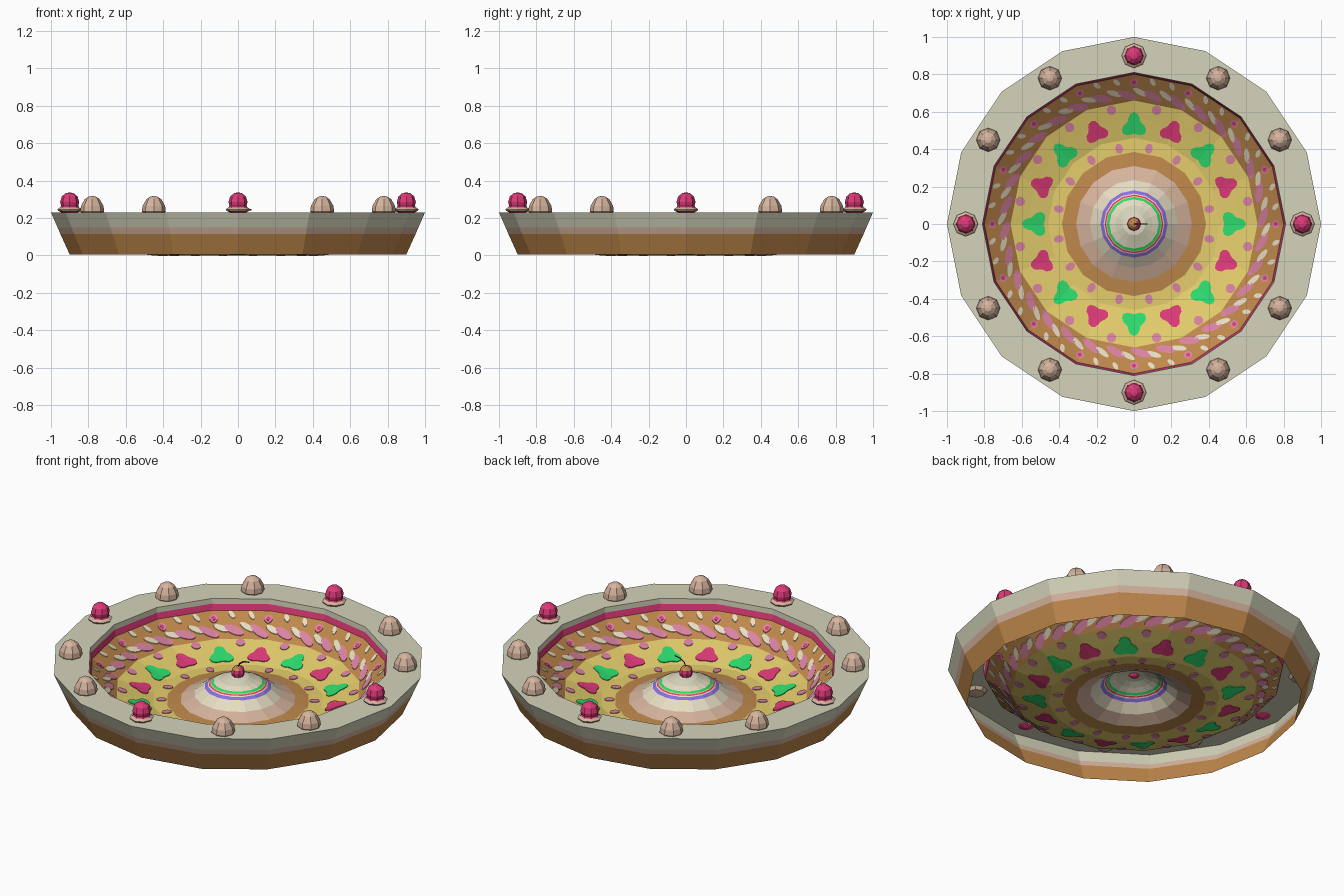
import bpy, bmesh, math
from math import sin, cos, pi, tau

if "Cube" in bpy.data.objects:
    bpy.data.objects.remove(bpy.data.objects["Cube"])

# Flat colours, given as sRGB bytes and stored linear
COLOURS = {
    "cream": (213, 212, 187), "tan": (214, 180, 158), "biscuit": (192, 137, 76),
    "yellow": (229, 206, 108), "green": (45, 220, 110), "magenta": (222, 58, 120),
    "pink": (218, 130, 162), "violet": (140, 112, 226), "ivory": (232, 222, 196),
    "dark_brown": (72, 42, 28)}


def linear(byte):
    c = byte / 255
    return c / 12.92 if c <= 0.04045 else ((c + 0.055) / 1.055) ** 2.4


MATS = {}
for name, rgb in COLOURS.items():
    mat = bpy.data.materials.new(name)
    mat.use_nodes = True
    colour = [linear(b) for b in rgb] + [1]
    mat.diffuse_color = colour
    bsdf = next(n for n in mat.node_tree.nodes if n.type == "BSDF_PRINCIPLED")
    bsdf.inputs["Base Color"].default_value = colour
    bsdf.inputs["Roughness"].default_value = 0.8
    MATS[name] = mat


def finish(bm, name, mats):
    mesh = bpy.data.meshes.new(name)
    bm.to_mesh(mesh)
    bm.free()
    for m in mats:
        mesh.materials.append(MATS[m])
    obj = bpy.data.objects.new(name, mesh)
    bpy.context.collection.objects.link(obj)
    return obj


def revolve(name, profile, sides, at=(0, 0, 0)):
    """Spin (radius, height, colour of the band up to the next point)."""
    mats = list(dict.fromkeys(p[2] for p in profile[:-1]))
    bm = bmesh.new()
    rings = [[bm.verts.new((r * cos(tau * i / sides), r * sin(tau * i / sides), z))
              for i in range(sides)] for r, z, _ in profile]
    for a, b, point in zip(rings, rings[1:], profile):
        for i in range(sides):
            j = (i + 1) % sides
            bm.faces.new((a[i], a[j], b[j], b[i])).material_index = mats.index(point[2])
    bmesh.ops.remove_doubles(bm, verts=bm.verts, dist=1e-5)
    obj = finish(bm, name, mats)
    obj.location = at
    return obj


SIDES = 16

# Outer crust wall with its two layers of filling, and the flat rim
revolve("crust_wall", [(0.9, 0.005, "biscuit"), (0.95, 0.115, "tan"),
                       (0.965, 0.15, "cream"), (1.0, 0.23, "cream")], SIDES)
revolve("rim", [(1.0, 0.23, "cream"), (0.81, 0.23, "cream"),
                (0.808, 0.2, "magenta"), (0.8, 0.165, "magenta")], SIDES)

# Shallow bowl, rising to a ringed mound in the middle
BOWL = [(0.8, 0.165, "biscuit"), (0.66, 0.06, "yellow"), (0.57, 0.032, "yellow"),
        (0.46, 0.0, "yellow"), (0.385, 0.0, "biscuit"), (0.31, 0.008, "tan"),
        (0.235, 0.04, "ivory"), (0.18, 0.083, "violet"), (0.163, 0.095, "ivory"),
        (0.157, 0.099, "magenta"), (0.15, 0.103, "yellow"), (0.145, 0.106, "green"),
        (0.132, 0.113, "ivory"), (0.1, 0.127, "cream"), (0.06, 0.142, "ivory"),
        (0, 0.15, "ivory")]
revolve("bowl", BOWL, SIDES)


def bowl_height(x, y):
    step = tau / SIDES
    rel = math.atan2(y, x) % step - step / 2
    r = math.hypot(x, y) * cos(rel) / cos(step / 2)
    for (r0, z0, _), (r1, z1, _) in zip(BOWL, BOWL[1:]):
        if r >= r1:
            return z0 + (z1 - z0) * (r - r0) / (r1 - r0)
    return BOWL[-1][1]


def decals(name, colour, spots, half_long, half_wide, tilt=0, lobes=0, thick=0.004):
    """Thin plates draped through the bowl; spots are (angle in degrees, radius)."""
    bm = bmesh.new()
    count, levels = 20, 4
    for degrees, radius in spots:
        turn = math.radians(degrees)
        cx, cy = radius * cos(turn), radius * sin(turn)
        turn += math.radians(tilt)
        sheets = []
        for side in (1, -1):
            rings = []
            for level in range(levels + 1):
                ring = []
                for i in range(count):
                    t = tau * i / count
                    k = level / levels * (1 + lobes * cos(3 * t))
                    u, v = k * half_long * cos(t), k * half_wide * sin(t)
                    x = cx + u * cos(turn) - v * sin(turn)
                    y = cy + u * sin(turn) + v * cos(turn)
                    ring.append(bm.verts.new((x, y, bowl_height(x, y) + side * thick)))
                rings.append(ring)
            sheets.append(rings)
        path = sheets[0] + sheets[1][::-1]
        for a, b in zip(path, path[1:]):
            for i in range(count):
                j = (i + 1) % count
                bm.faces.new((a[i], b[i], b[j], a[j]))
    bmesh.ops.remove_doubles(bm, verts=bm.verts, dist=1e-5)
    bmesh.ops.recalc_face_normals(bm, faces=bm.faces)
    return finish(bm, name, [colour])


def around(count, radius, offset=0):
    return [(offset + 360 * i / count, radius) for i in range(count)]


# Painted icing on the bowl
decals("green_icing", "green", around(8, 0.525), 0.058, 0.056, lobes=0.28)
decals("magenta_icing", "magenta", around(8, 0.53, 22.5), 0.052, 0.054, lobes=0.25)
decals("inner_dots", "pink", around(16, 0.41, 11.25), 0.027, 0.02)
decals("outer_dots", "pink", around(16, 0.62, 11.25), 0.025, 0.025)
decals("pink_swirls", "pink", around(32, 0.69, 3), 0.055, 0.02, tilt=68)
decals("ivory_swirls", "ivory", around(32, 0.705, 8.6), 0.042, 0.014, tilt=65)
decals("ivory_flecks", "ivory", around(16, 0.762, 7) + around(16, 0.765, 15),
       0.022, 0.012, tilt=40)
decals("flower_petals", "pink", around(16, 0.757), 0.02, 0.022)
decals("flower_centres", "magenta", around(16, 0.757), 0.01, 0.011, thick=0.0048)

# Cream puffs and berries around the rim
PUFF = [(0, 0.205, "tan"), (0.045, 0.212, "tan"), (0.064, 0.235, "tan"),
        (0.06, 0.265, "tan"), (0.04, 0.3, "tan"), (0.018, 0.315, "tan"), (0, 0.317, "tan")]
BERRY = [(0, 0.215, "magenta"), (0.05, 0.232, "magenta"), (0.062, 0.238, "tan"),
         (0.066, 0.246, "tan"), (0.05, 0.257, "magenta"), (0.046, 0.265, "magenta"),
         (0.051, 0.285, "magenta"), (0.042, 0.315, "magenta"),
         (0.02, 0.333, "magenta"), (0, 0.336, "magenta")]
for n in range(12):
    a = tau * n / 12
    kind, shape = ("puff", PUFF) if n % 3 else ("berry", BERRY)
    revolve(f"{kind}_{n + 1}", shape, 8, (0.9 * cos(a), 0.9 * sin(a), 0))

# Cherry on the mound, with a biscuit-coloured crown
bm = bmesh.new()
bmesh.ops.create_uvsphere(bm, u_segments=8, v_segments=6, radius=0.037)
for f in bm.faces:
    f.material_index = int(f.normal.z > 0.4 and f.calc_center_median().x < 0.015)
cherry = finish(bm, "cherry", ["magenta", "biscuit"])
cherry.location.z = 0.168

# Curved stalk leaning to the left side
curve = bpy.data.curves.new("cherry_stalk", "CURVE")
curve.dimensions = "3D"
curve.bevel_depth = 0.004
curve.bevel_resolution = 0
curve.use_fill_caps = True
spline = curve.splines.new("POLY")
points = [(0, 0, 0.195), (0.01, 0, 0.22), (0.035, 0, 0.238), (0.072, 0, 0.245)]
spline.points.add(len(points) - 1)
for p, co in zip(spline.points, points):
    p.co = (*co, 1)
curve.materials.append(MATS["dark_brown"])
stalk = bpy.data.objects.new("cherry_stalk", curve)
bpy.context.collection.objects.link(stalk)
